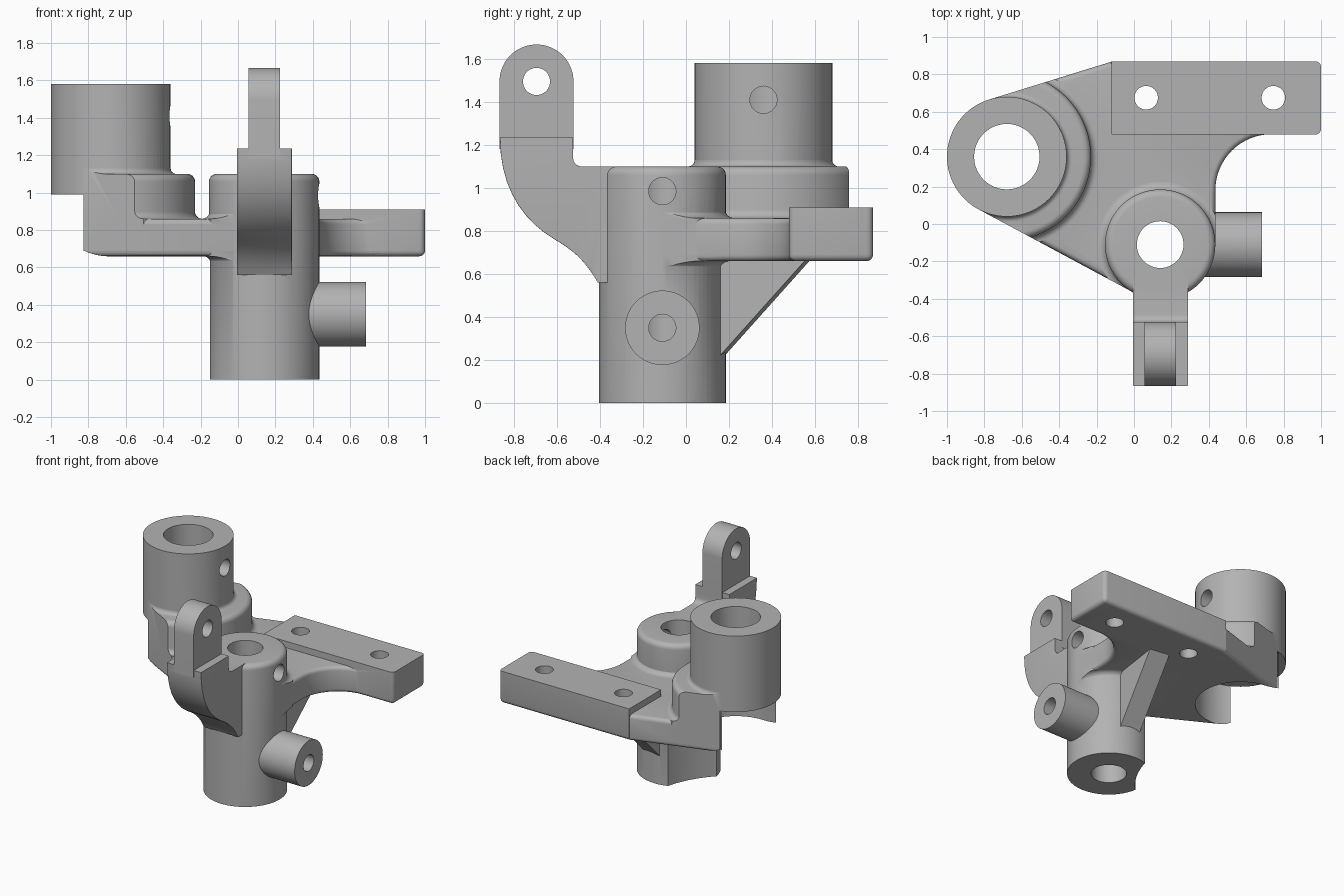
import bpy, bmesh
from math import cos, sin, radians
from mathutils import Matrix, Vector
from mathutils.geometry import interpolate_bezier

if "Cube" in bpy.data.objects:
    bpy.data.objects.remove(bpy.data.objects["Cube"], do_unlink=True)

MAIN = (0.14, -0.11)    # axis of the long sleeve
BOSS = (-0.68, 0.36)    # axis of the raised boss
BOSS_R, MAIN_R, SMALL = 0.32, 0.295, 0.063


def arc(cx, cy, r, a0, a1, n=6):
    angles = [radians(a0 + (a1 - a0) * i / n) for i in range(n + 1)]
    return [(cx + r * cos(a), cy + r * sin(a)) for a in angles]


def curve(*points, n=10):
    return [tuple(p) for p in interpolate_bezier(*[Vector(p) for p in points], n)]


def finish(name, bm):
    bmesh.ops.recalc_face_normals(bm, faces=bm.faces)
    mesh = bpy.data.meshes.new(name)
    bm.to_mesh(mesh)
    bm.free()
    ob = bpy.data.objects.new(name, mesh)
    bpy.context.collection.objects.link(ob)
    return ob


def prism(name, outline, lo, hi, axis="Z", rule=None, bevel=0.03):
    """Extrude a 2D outline; round the edges whose middle passes the rule."""
    bm = bmesh.new()
    place = (lambda u, v, h: (u, v, h)) if axis == "Z" else (lambda u, v, h: (h, u, v))
    face = bm.faces.new([bm.verts.new(place(u, v, lo)) for u, v in outline])
    top = bmesh.ops.extrude_face_region(bm, geom=[face])
    verts = [g for g in top["geom"] if isinstance(g, bmesh.types.BMVert)]
    step = (0, 0, hi - lo) if axis == "Z" else (hi - lo, 0, 0)
    bmesh.ops.translate(bm, verts=verts, vec=step)
    bmesh.ops.recalc_face_normals(bm, faces=bm.faces)
    if rule:
        edges = [e for e in bm.edges if rule((e.verts[0].co + e.verts[1].co) / 2)]
        bmesh.ops.bevel(bm, geom=edges, offset=bevel, segments=4, profile=0.5,
                        affect="EDGES", clamp_overlap=True)
    return finish(name, bm)


def lathe(name, profile, centre, n=72):
    bm = bmesh.new()
    verts = [bm.verts.new((r, 0, z)) for r, z in profile]
    edges = [bm.edges.new(pair) for pair in zip(verts, verts[1:])]
    bmesh.ops.spin(bm, geom=verts + edges, cent=(0, 0, 0), axis=(0, 0, 1),
                   angle=radians(360), steps=n)
    bmesh.ops.remove_doubles(bm, verts=bm.verts, dist=1e-5)
    bmesh.ops.translate(bm, verts=bm.verts, vec=(*centre, 0))
    return finish(name, bm)


def rod(name, centre, r, lo, hi, axis="Z", n=72):
    return prism(name, arc(*centre, r, 0, 360, n)[:-1], lo, hi, axis)


def combine(target, other, operation):
    mod = target.modifiers.new("join", "BOOLEAN")
    mod.operation, mod.solver, mod.object = operation, "EXACT", other
    bpy.context.view_layer.objects.active = target
    bpy.ops.object.modifier_apply(modifier=mod.name)
    bpy.data.objects.remove(other, do_unlink=True)


# Web plate: tangent to both round parts, with a concave corner by the pad
low_touch, high_touch = (-0.827, 0.076), (-0.776, 0.665)
web = ([low_touch, (0.004, -0.37), MAIN, (0.435, MAIN[1])]
       + arc(0.735, 0.18, 0.3, 180, 90, 16)
       + [(0.9, 0.5), (0.9, 0.85), (-0.1, 0.85), (-0.12, 0.868), high_touch])
plate = prism("plate", web, 0.66, 0.86,
              rule=lambda m: m.z < 0.67 or m.z > 0.85)

# Stepped collar round the boss, trimmed to the web sides
collar = lathe("collar", [(0, 0.7), (0.49, 0.7)] + arc(0.49, 0.9, 0.04, 270, 180)
               + arc(0.41, 1.06, 0.04, 0, 90) + arc(0.35, 1.13, 0.03, 270, 180)
               + [(0, 1.13)], BOSS)
combine(collar, prism("collar_trim", web, 0.5, 1.3), "INTERSECT")

# Fillet where the sleeve meets the web
fillet = lathe("sleeve_fillet", [(0, 0.6), (0.29, 0.6)]
               + arc(0.335, 0.615, 0.045, 180, 90)
               + arc(0.335, 0.905, 0.045, 270, 180) + [(0, 0.905)], MAIN)
combine(fillet, prism("fillet_trim", web, 0.5, 1.3), "INTERSECT")

# Long vertical sleeve with a rounded top edge
sleeve = lathe("sleeve", [(0, 0), (MAIN_R, 0)]
               + arc(MAIN_R - 0.04, 1.06, 0.04, 0, 90) + [(0, 1.1)], MAIN)

# Mounting pad
pad = prism("mounting_pad", [(-0.12, 0.478), (1, 0.478), (1, 0.87), (-0.12, 0.87)],
            0.66, 0.91,
            rule=lambda m: (m.z < 0.67 and m.x > -0.1) or (m.x > 0.99 and m.z < 0.9))

# Sloping rib under the web
rib = prism("rib", [(0.2, 0.13), (0.715, 0.7), (0.2, 0.7)], -0.08, 0.08, "X")
rib.data.transform(Matrix.Translation((*MAIN, 0)) @ Matrix.Rotation(radians(-8), 4, "Z"))

# Curved arm at the front, carrying an upright rounded tongue
arm_profile = (curve((-0.865, 1.235), (-0.865, 1.0), (-0.76, 0.85), (-0.61, 0.76))
               + curve((-0.61, 0.76), (-0.52, 0.71), (-0.46, 0.65), (-0.41, 0.56))[1:]
               + [(-0.3, 0.56), (-0.3, 1.1)]
               + arc(-0.485, 1.14, 0.04, 270, 180) + [(-0.525, 1.235)])
arm = prism("arm", arm_profile, -0.005, 0.288, "X",
            rule=lambda m: (m.x < 0 or m.x > 0.28) and m.z < 1.23 and m.y < -0.42
            and not (m.y > -0.53 and m.z > 1.05), bevel=0.025)
tongue = prism("tongue", [(-0.867, 1.18), (-0.523, 1.18)]
               + arc(-0.695, 1.495, 0.172, 0, 180, 32), 0.055, 0.225, "X")

# Side spigot
spigot = rod("side_spigot", (MAIN[1], 0.35), 0.173, 0.25, 0.685, "X")

# Join the casting, clearing the space under the boss and beside the sleeve
body = plate
for part in (collar, sleeve, fillet):
    combine(body, part, "UNION")
combine(body, rod("boss_clearance", BOSS, BOSS_R, 0.4, 0.99), "DIFFERENCE")
combine(body, rod("sleeve_relief", BOSS, 0.745, -0.1, 0.658, n=128), "DIFFERENCE")
boss = rod("boss", BOSS, BOSS_R, 0.99, 1.58)
for part in (boss, pad, rib, arm, tongue, spigot):
    combine(body, part, "UNION")

# Bores, cross holes and bolt holes
holes = [(MAIN, 0.125, -0.1, 1.3, "Z"), (BOSS, 0.175, 0.4, 1.7, "Z"),
         ((0.065, 0.675), SMALL, 0.5, 1.1, "Z"), ((0.745, 0.675), SMALL, 0.5, 1.1, "Z"),
         ((-0.695, 1.495), SMALL, -0.2, 0.5, "X"),
         ((MAIN[1], 0.35), SMALL, MAIN[0], 0.8, "X"),
         ((MAIN[1], 0.985), SMALL, MAIN[0], 0.6, "X"),
         ((BOSS[1], 1.41), SMALL, BOSS[0], -0.2, "X")]
for centre, r, lo, hi, axis in holes:
    combine(body, rod("hole", centre, r, lo, hi, axis, 48), "DIFFERENCE")

# Finish: one plain grey metal
body.name = body.data.name = "bracket_casting"
grey = bpy.data.materials.new("plain_grey")
grey.use_nodes = True
colour = (0.45, 0.45, 0.45, 1)
grey.diffuse_color = colour
grey.node_tree.nodes["Principled BSDF"].inputs["Base Color"].default_value = colour
body.data.materials.clear()
body.data.materials.append(grey)
bpy.ops.object.select_all(action="DESELECT")
body.select_set(True)
bpy.context.view_layer.objects.active = body
bpy.ops.object.shade_smooth_by_angle(angle=radians(30))
